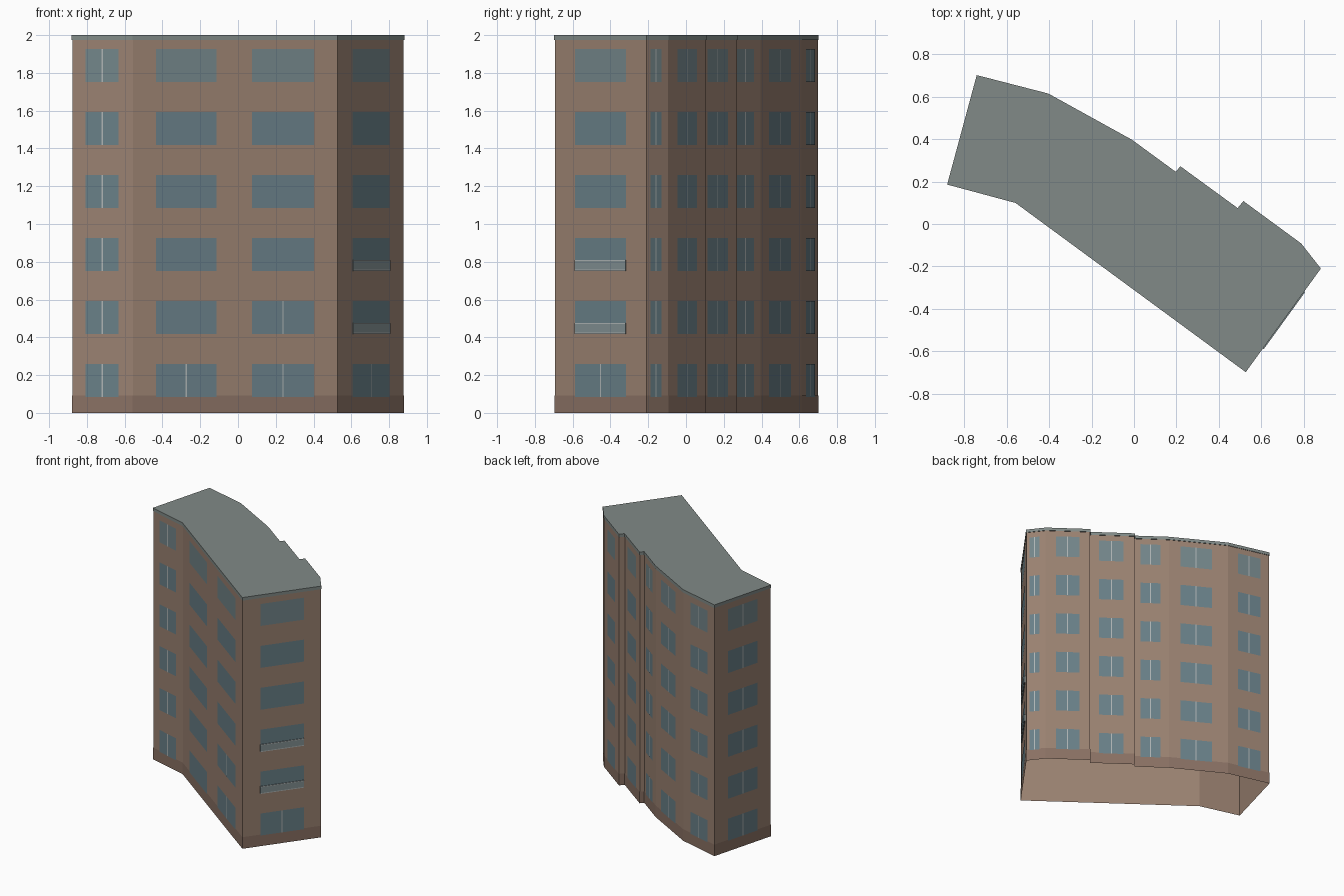
import bpy
from mathutils import Vector

if "Cube" in bpy.data.objects:
    bpy.data.objects.remove(bpy.data.objects["Cube"])


def srgb(r, g, b):
    return tuple((c / 255) ** 2.2 for c in (r, g, b)) + (1.0,)


def material(name, rgb):
    m = bpy.data.materials.new(name)
    m.diffuse_color = srgb(*rgb)
    m.use_nodes = True
    m.node_tree.nodes["Principled BSDF"].inputs["Base Color"].default_value = m.diffuse_color
    return m


BRICK = material("brick", (152, 128, 112))
PLINTH = material("dark_brick", (136, 112, 99))
ROOF = material("roof_grey", (128, 137, 134))
GLASS = material("glass", (104, 126, 134))
PALE = material("pale_glass", (114, 132, 136))
PANEL = material("balcony_panel", (128, 142, 144))
FRAME = material("frame", (172, 178, 178))

# Footprint, counter-clockwise seen from above
PLAN = [Vector(p) for p in (
    (-0.877, 0.188), (-0.557, 0.102), (0.526, -0.694), (0.877, -0.21),
    (0.786, -0.094), (0.516, 0.104), (0.489, 0.071), (0.219, 0.268),
    (0.197, 0.242), (-0.012, 0.395), (-0.405, 0.612), (-0.739, 0.698))]
N = len(PLAN)


def edge(i):
    p, q = PLAN[i % N], PLAN[(i + 1) % N]
    d = (q - p).normalized()
    return p, q, d, Vector((d.y, -d.x))


def outline(off):
    """Footprint grown outwards with mitred corners."""
    pts = []
    for i in range(N):
        a, b = edge(i - 1)[3], edge(i)[3]
        pts.append(PLAN[i] + (a + b) * off / (1 + a.dot(b)))
    return pts


def make(name, verts, faces, mat):
    me = bpy.data.meshes.new(name)
    me.from_pydata(verts, [], faces)
    me.materials.append(mat)
    ob = bpy.data.objects.new(name, me)
    bpy.context.collection.objects.link(ob)
    return ob


def band(name, z0, z1, off, mat, cap=False):
    pts = outline(off)
    verts = [(p.x, p.y, z) for z in (z0, z1) for p in pts]
    faces = [(i, (i + 1) % N, N + (i + 1) % N, N + i) for i in range(N)]
    if cap:
        faces.append(tuple(range(N, 2 * N)))
    make(name, verts, faces, mat)


# Open-bottomed shell, plinth and capped roof
band("walls", 0, 1.975, 0, BRICK)
band("plinth", 0, 0.092, 0.002, PLINTH)
band("roof", 1.975, 2.0, 0.003, ROOF, cap=True)

# Flat facade pieces gathered per part name
parts = {}


def panel(key, mat, wall, t0, t1, z0, z1, off):
    p, q, d, n = edge(wall)
    a, b = p.lerp(q, t0) + n * off, p.lerp(q, t1) + n * off
    verts, faces, _ = parts.setdefault(key, ([], [], mat))
    k = len(verts)
    verts += [(a.x, a.y, z0), (b.x, b.y, z0), (b.x, b.y, z1), (a.x, a.y, z1)]
    faces.append((k, k + 1, k + 2, k + 3))


def balcony(wall, t0, t1, z0, z1, depth):
    p, q, d, n = edge(wall)
    a, b = p.lerp(q, t0), p.lerp(q, t1)
    ring = [a, a + n * depth, b + n * depth, b]
    verts, faces, _ = parts.setdefault("balcony_panels", ([], [], PANEL))
    k = len(verts)
    verts += [(v.x, v.y, z) for z in (z0, z1) for v in ring]
    faces += [(k + i, k + i + 1, k + i + 5, k + i + 4) for i in range(3)]
    faces += [(k + 3, k + 2, k + 1, k), (k + 4, k + 5, k + 6, k + 7)]
    for z in (z0, z1 - 0.006):
        panel("balcony_rails", FRAME, wall, t0, t1, z, z + 0.006, depth + 0.001)


# wall index, start, end along the wall, floors with a central mullion
ALL = range(6)
WINDOWS = [(0, 0.22, 0.77, ALL), (1, 0.116, 0.41, [0]), (1, 0.585, 0.888, [0, 1]),
           (2, 0.225, 0.78, [0]), (3, 0.17, 0.68, ALL), (4, 0.23, 0.755, ALL),
           (6, 0.20, 0.755, ALL), (8, 0.165, 0.75, ALL), (9, 0.19, 0.73, ALL),
           (10, 0.24, 0.78, ALL), (11, 0.235, 0.765, ALL)]

for wall, t0, t1, split in WINDOWS:
    length = (edge(wall)[1] - edge(wall)[0]).length
    mid, half = (t0 + t1) / 2, 0.004 / length
    for f in ALL:
        z0 = 0.085 + f * 0.3335
        z1 = z0 + 0.175
        if f == 5:
            panel("top_windows", PALE, wall, t0, t1, z0, z1, 0.003)
        else:
            panel("windows", GLASS, wall, t0, t1, z0, z1, 0.003)
        if f in split:
            panel("mullions", FRAME, wall, mid - half, mid + half, z0, z1, 0.004)

# Two shallow balconies on the right end
for f in (1, 2):
    z = 0.085 + f * 0.3335
    balcony(2, 0.225, 0.78, z, z + 0.058, 0.008)

for key, (verts, faces, mat) in parts.items():
    make(key, verts, faces, mat)
